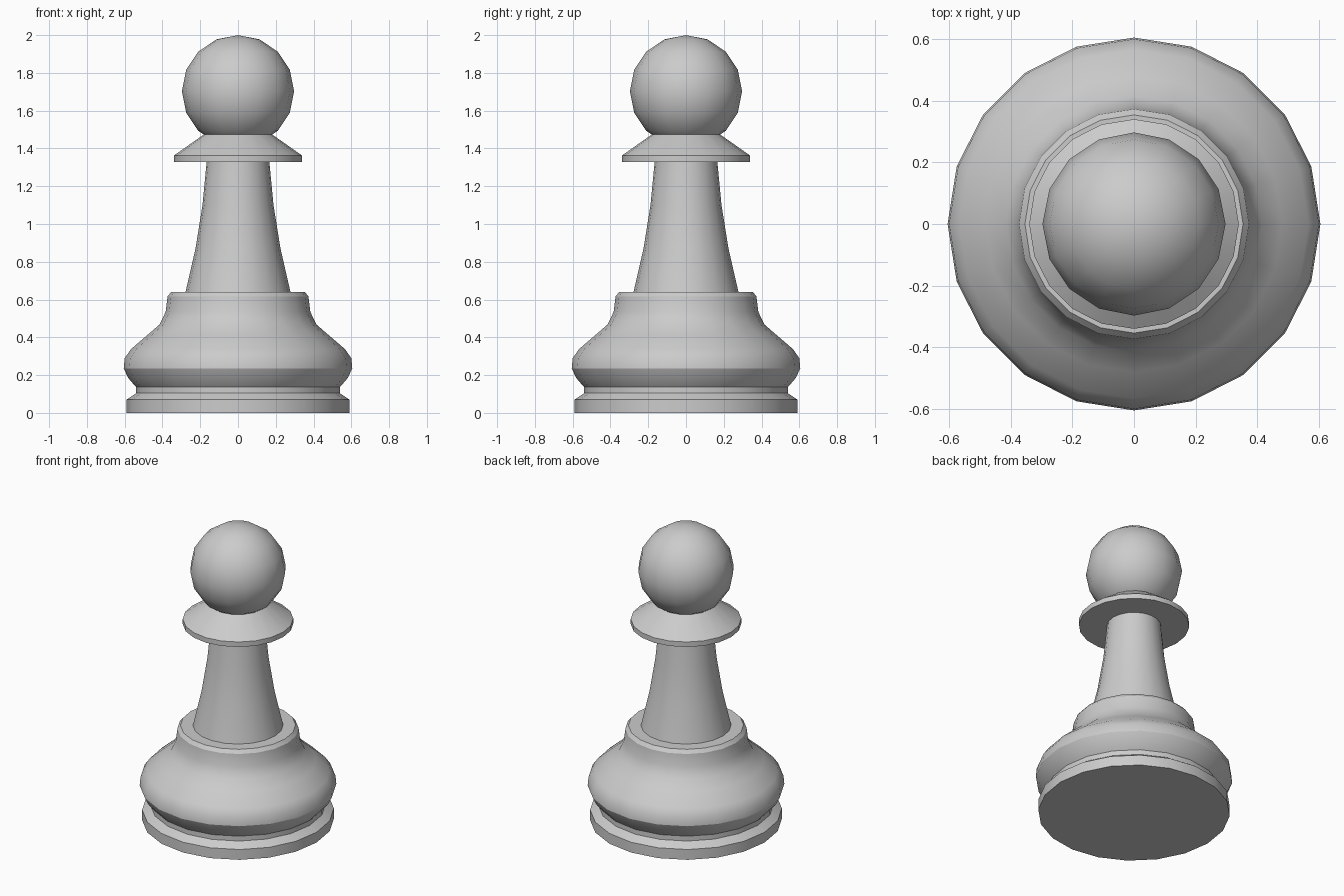
import bpy, bmesh, math

if "Cube" in bpy.data.objects:
    bpy.data.objects.remove(bpy.data.objects["Cube"])

grey = bpy.data.materials.new("plain_grey")
grey.use_nodes = True
grey.diffuse_color = (0.6, 0.6, 0.6, 1)
shader = grey.node_tree.nodes["Principled BSDF"]
shader.inputs["Base Color"].default_value = grey.diffuse_color
shader.inputs["Roughness"].default_value = 0.6


def finish(obj):
    obj.data.materials.append(grey)
    bpy.ops.object.select_all(action="DESELECT")
    obj.select_set(True)
    bpy.context.view_layer.objects.active = obj
    bpy.ops.object.shade_smooth_by_angle(angle=math.radians(30))


def lathe(name, profile, sides=20):
    """Turn a (radius, height) profile, bottom to top, into a closed solid."""
    bm = bmesh.new()
    rings = []
    for r, z in profile:
        angles = [math.tau * i / sides for i in range(sides)]
        rings.append([bm.verts.new((r * math.cos(a), r * math.sin(a), z)) for a in angles])
    for low, high in zip(rings, rings[1:]):
        for i in range(sides):
            j = (i + 1) % sides
            bm.faces.new((low[i], low[j], high[j], high[i]))
    bm.faces.new(rings[0][::-1])
    bm.faces.new(rings[-1])
    mesh = bpy.data.meshes.new(name)
    bm.to_mesh(mesh)
    bm.free()
    obj = bpy.data.objects.new(name, mesh)
    bpy.context.collection.objects.link(obj)
    finish(obj)


# Foot disc, groove, rounded belly and shoulder
lathe("base", [(0.59, 0), (0.59, 0.07), (0.54, 0.104), (0.54, 0.137),
               (0.58, 0.183), (0.605, 0.235), (0.6, 0.29), (0.566, 0.338),
               (0.48, 0.412), (0.415, 0.468), (0.383, 0.535),
               (0.373, 0.617), (0.354, 0.64)])

# Tapering stem
lathe("stem", [(0.28, 0.63), (0.225, 0.87), (0.188, 1.1), (0.165, 1.34)])

# Flared collar
lathe("collar", [(0.34, 1.328), (0.34, 1.362), (0.175, 1.478)])

# Ball head
bpy.ops.mesh.primitive_uv_sphere_add(segments=16, ring_count=8, radius=0.297,
                                     location=(0, 0, 1.703))
head = bpy.context.object
head.name = "head"
finish(head)
